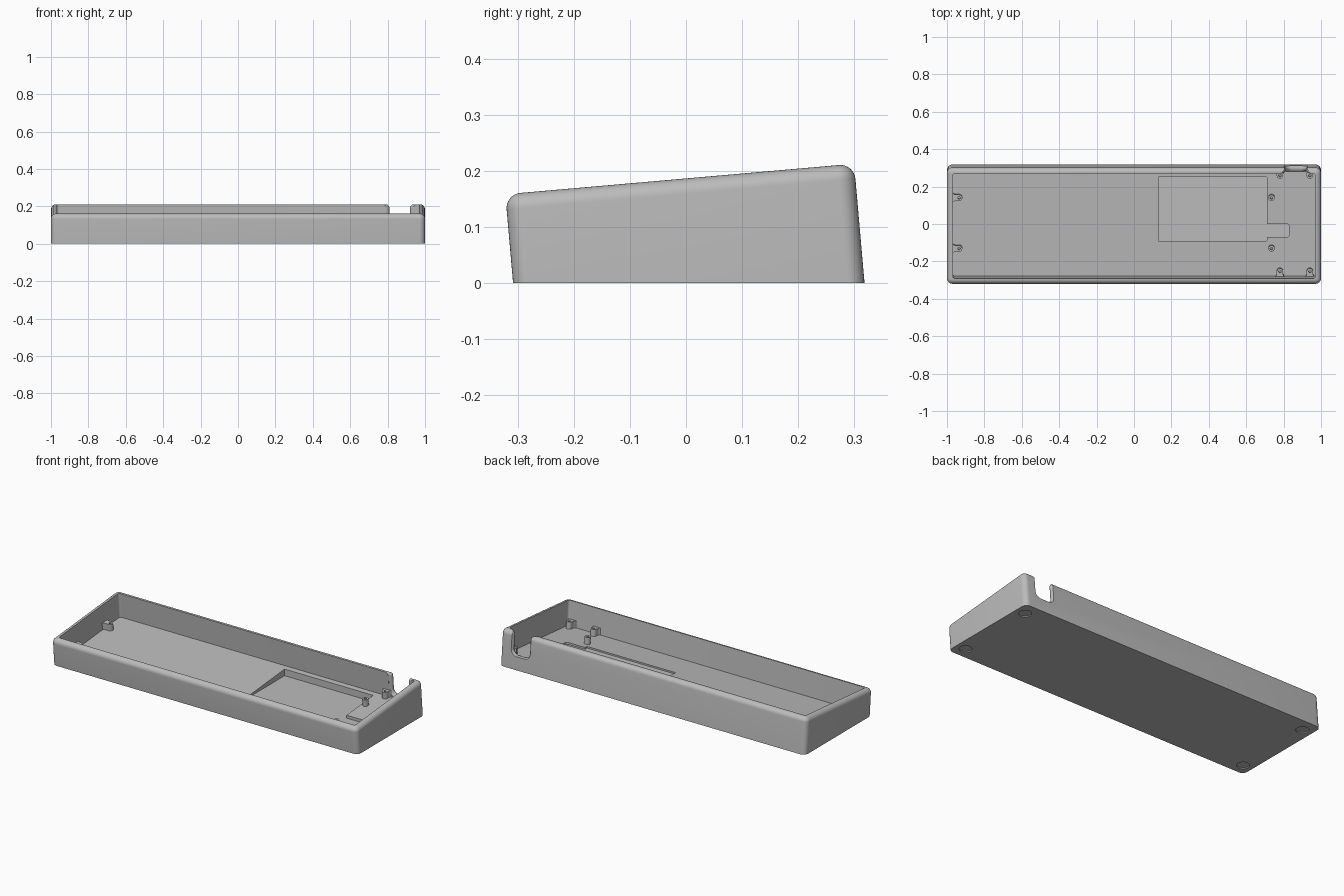
import bpy, bmesh, math
from mathutils import Matrix

if "Cube" in bpy.data.objects:
    bpy.data.objects.remove(bpy.data.objects["Cube"])

A = math.radians(5)                      # typing angle
TILT = Matrix.Rotation(A, 4, 'X')
V0, V1, TOP, FLOOR, WALL = -0.307, 0.317, 0.186, 0.040, 0.031

grey = bpy.data.materials.new("case_grey")
grey.diffuse_color = (0.5, 0.5, 0.5, 1)
grey.use_nodes = True
grey.node_tree.nodes["Principled BSDF"].inputs["Base Color"].default_value = grey.diffuse_color


def arc(cx, cy, r, a0, a1, n=8):
    return [(cx + r * math.cos(math.radians(a0 + (a1 - a0) * i / n)),
             cy + r * math.sin(math.radians(a0 + (a1 - a0) * i / n))) for i in range(n + 1)]


def round_rect(x0, x1, y0, y1, r):
    return (arc(x1 - r, y1 - r, r, 0, 90) + arc(x0 + r, y1 - r, r, 90, 180)
            + arc(x0 + r, y0 + r, r, 180, 270) + arc(x1 - r, y0 + r, r, 270, 360))


def loft(name, rings, matrix):
    """Closed solid through a list of equal-length rings of 3D points."""
    bm = bmesh.new()
    loops = [[bm.verts.new(p) for p in ring] for ring in rings]
    for a, b in zip(loops, loops[1:]):
        n = len(a)
        for i in range(n):
            bm.faces.new((a[i], a[(i + 1) % n], b[(i + 1) % n], b[i]))
    bm.faces.new(loops[0])
    bm.faces.new(loops[-1])
    bmesh.ops.transform(bm, matrix=matrix, verts=bm.verts)
    bmesh.ops.recalc_face_normals(bm, faces=bm.faces)
    me = bpy.data.meshes.new(name)
    bm.to_mesh(me)
    bm.free()
    ob = bpy.data.objects.new(name, me)
    bpy.context.collection.objects.link(ob)
    me.materials.append(grey)
    return ob


def prism(name, pts, z0, z1):
    return loft(name, [[(x, y, z) for x, y in pts] for z in (z0, z1)], Matrix())


def activate(ob):
    bpy.ops.object.select_all(action='DESELECT')
    ob.select_set(True)
    bpy.context.view_layer.objects.active = ob


def cut(target, cutter):
    cutter.hide_render = True
    mod = target.modifiers.new("cut", 'BOOLEAN')
    mod.operation, mod.solver, mod.object = 'DIFFERENCE', 'EXACT', cutter
    activate(target)
    bpy.ops.object.modifier_apply(modifier=mod.name)
    bpy.data.objects.remove(cutter)


# tray: flat base, tilted walls, rounded rim, inner walls and floor
def inset(d, r, w):
    return [(x, y, w) for x, y in round_rect(-1 + d, 1 - d, V0 + d, V1 - d, r)]


R = 0.027
rings = [[(x, y, -y * math.tan(A)) for x, y, _ in inset(0, 0.03, 0)]]
for i in range(9):
    t = math.pi / 2 * i / 8
    d = R * (1 - math.cos(t))
    rings.append(inset(d, 0.03 - d, TOP - R + R * math.sin(t)))
rings += [inset(WALL, 0.012, TOP), inset(WALL, 0.012, FLOOR)]
tray = loft("case_tray", rings, TILT)

# level battery pocket and the cable pocket beside it
cut(tray, prism("pocket_cutter", round_rect(0.13, 0.71, -0.09, 0.25, 0.002), 0.023, 0.12))
cut(tray, prism("cable_cutter", round_rect(0.69, 0.83, -0.07, 0.0, 0.012), 0.023, 0.12))

# cable notch in the back wall, flared at both faces
def notch(off, v):
    x0, x1, b, r, f = 0.81 - off, 0.92 + off, 0.052 - off * 0.4, 0.035, 0.022
    pts = (arc(x0 + r, b + r, r, 180, 270) + arc(x1 - r, b + r, r, 270, 360)
           + arc(x1 + f, TOP - f, f, 180, 90) + [(x1 + f, 0.25), (x0 - f, 0.25)]
           + arc(x0 - f, TOP - f, f, 90, 0))
    return [(x, v, w) for x, w in pts]


cut(tray, loft("notch_cutter", [notch(o, v) for o, v in
    ((0.018, 0.27), (0.016, 0.287), (0.006, 0.292), (0.001, 0.298), (0, 0.304),
     (0.002, 0.311), (0.008, 0.318), (0.008, 0.36))], TILT))

# shallow round recesses for feet
for x in (-0.94, 0.94):
    for y in (-0.24, 0.24):
        cut(tray, prism("foot_cutter", arc(x, y, 0.035, 0, 348.75, 31), -0.05, 0.006))


# screw bosses: outline with a hole, extruded from the floor
def boss(name, x, v, wall_dist=None, turn=0):
    r = 0.017
    if wall_dist is None:
        outer = arc(0, 0, r, 0, 345, 23)
    else:
        d = wall_dist
        side = [(r, d - 0.012), (r + 0.004, d - 0.004), (r + 0.012, d + 0.004)]
        outer = arc(0, 0, r, 180, 360, 14) + side + [(-a, b) for a, b in reversed(side)]
    cu = bpy.data.curves.new(name, 'CURVE')
    cu.dimensions, cu.fill_mode, cu.extrude = '2D', 'BOTH', 0.022
    for pts in (outer, arc(0, 0, 0.007, 0, 337.5, 15)):
        sp = cu.splines.new('POLY')
        sp.points.add(len(pts) - 1)
        for p, (a, b) in zip(sp.points, pts):
            p.co = (a, b, 0, 1)
        sp.use_cyclic_u = True
    cu.materials.append(grey)
    ob = bpy.data.objects.new(name, cu)
    bpy.context.collection.objects.link(ob)
    ob.matrix_world = (TILT @ Matrix.Translation((x, v, FLOOR + 0.018))
                       @ Matrix.Rotation(math.radians(turn), 4, 'Z'))
    activate(ob)
    bpy.ops.object.convert(target='MESH')
    return bpy.context.object


parts = [tray]
for v in (0.147, -0.125):
    parts.append(boss("left_boss", -0.935, v, 0.034, 90))
    parts.append(boss("free_boss", 0.735, v))
for x in (0.78, 0.94):
    parts.append(boss("back_boss", x, 0.267, 0.019))
    parts.append(boss("front_boss", x, -0.248, 0.028, 180))

for ob in parts:
    activate(ob)
    bpy.ops.object.shade_smooth_by_angle(angle=math.radians(35))
